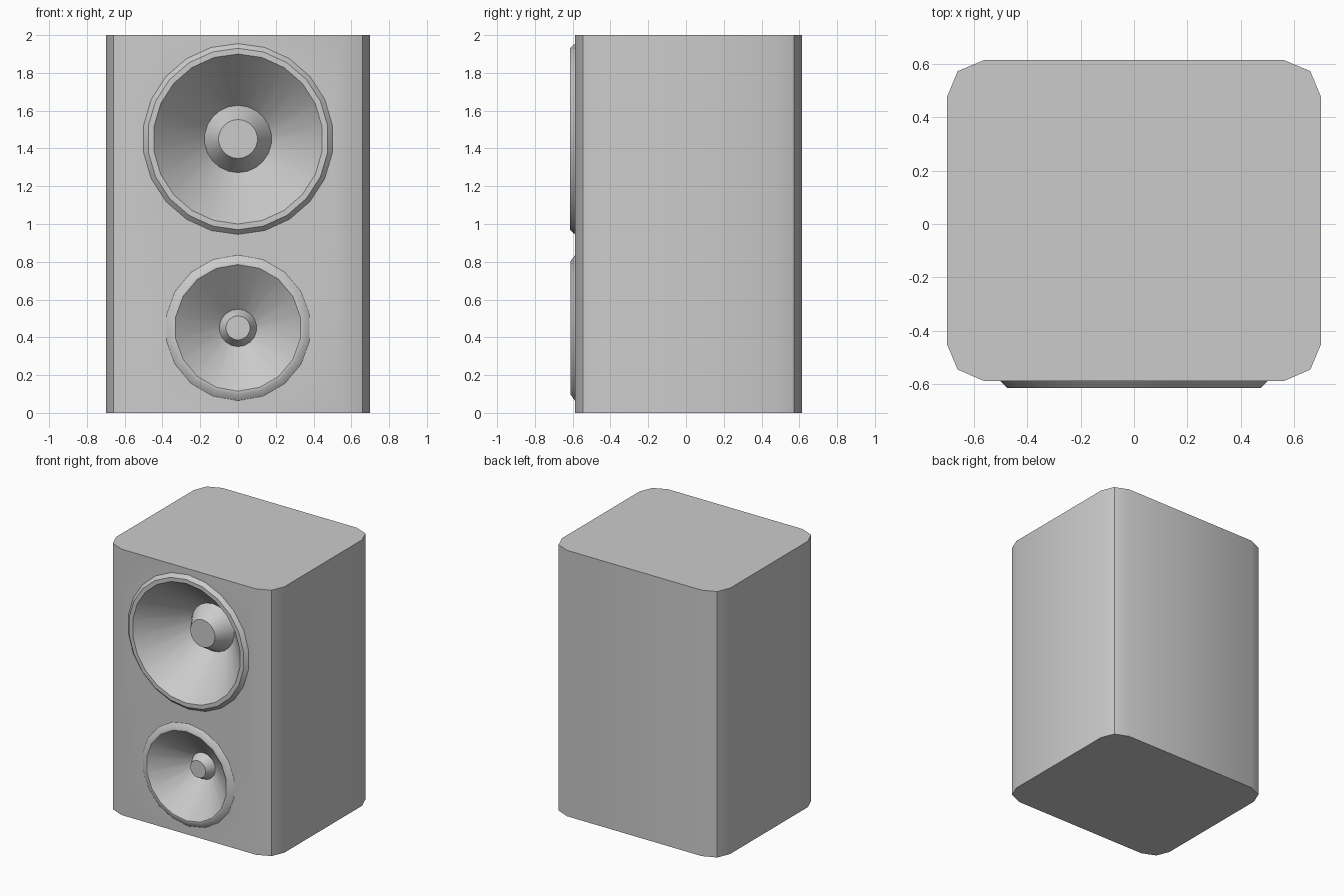
import bpy, bmesh, math

if "Cube" in bpy.data.objects:
    bpy.data.objects.remove(bpy.data.objects["Cube"])

FRONT = -0.588            # y of the baffle
HEIGHT = 2.0


def ring(bm, r, y, cz, n):
    """Circle of vertices facing -y, one vertex at the top."""
    return [bm.verts.new((r * math.sin(2 * math.pi * i / n), y,
                          cz + r * math.cos(2 * math.pi * i / n))) for i in range(n)]


def finish(bm, name, angle):
    me = bpy.data.meshes.new(name)
    bm.to_mesh(me)
    bm.free()
    ob = bpy.data.objects.new(name, me)
    bpy.context.collection.objects.link(ob)
    bpy.ops.object.select_all(action='DESELECT')
    ob.select_set(True)
    bpy.context.view_layer.objects.active = ob
    bpy.ops.object.shade_smooth_by_angle(angle=math.radians(angle))
    return ob


def driver(name, cz, n, profile, angle):
    """Revolve a (radius, y) profile from the outer rim in to the cap."""
    bm = bmesh.new()
    rings = [ring(bm, r, y, cz, n) for r, y in profile]
    for a, b in zip(rings, rings[1:]):
        for i in range(n):
            j = (i + 1) % n
            bm.faces.new((a[i], b[i], b[j], a[j]))
    cap = bm.faces.new(rings[-1])
    bm.normal_update()
    # surfaces all face the listener
    if cap.normal.y > 0:
        cap.normal_flip()
    for f in bm.faces:
        if f.normal.y > 0:
            f.normal_flip()
    finish(bm, name, angle)


# speaker drivers: rim, cone, raised centre cap
woofer = [(0.505, FRONT), (0.48, -0.614), (0.45, -0.614),
          (0.178, -0.30), (0.103, -0.42)]
tweeter = [(0.385, FRONT), (0.352, -0.612), (0.335, -0.612),
           (0.099, -0.41), (0.064, -0.475)]
WOOFER = (1.45, 22)
TWEETER = (0.45, 18)
driver("large_driver", *WOOFER, woofer, 30)
driver("small_driver", *TWEETER, tweeter, 39)

# cabinet: rounded-rectangle plan, extruded, with driver openings in the front
right = [(0.56, FRONT), (0.66, -0.545), (0.70, -0.45),
         (0.70, 0.475), (0.66, 0.572), (0.56, 0.614)]
plan = right + [(-x, y) for x, y in reversed(right)]
bm = bmesh.new()
low = [bm.verts.new((x, y, 0)) for x, y in plan]
high = [bm.verts.new((x, y, HEIGHT)) for x, y in plan]
n = len(plan)
for i in range(n - 1):
    bm.faces.new((low[i], low[i + 1], high[i + 1], high[i]))
bm.faces.new(high)
bm.faces.new(low[::-1])
loops = [[low[-1], low[0], high[0], high[-1]],
         ring(bm, woofer[0][0], FRONT, *WOOFER),
         ring(bm, tweeter[0][0], FRONT, *TWEETER)]
edges = []
for loop in loops:
    for a, b in zip(loop, loop[1:] + loop[:1]):
        edges.append(bm.edges.get((a, b)) or bm.edges.new((a, b)))
bmesh.ops.triangle_fill(bm, edges=edges, use_beauty=True, normal=(0, -1, 0))
bm.normal_update()
for f in bm.faces:
    if f.normal.y > 0.99 and f.calc_center_median().y < 0:
        f.normal_flip()
finish(bm, "cabinet", 30)
